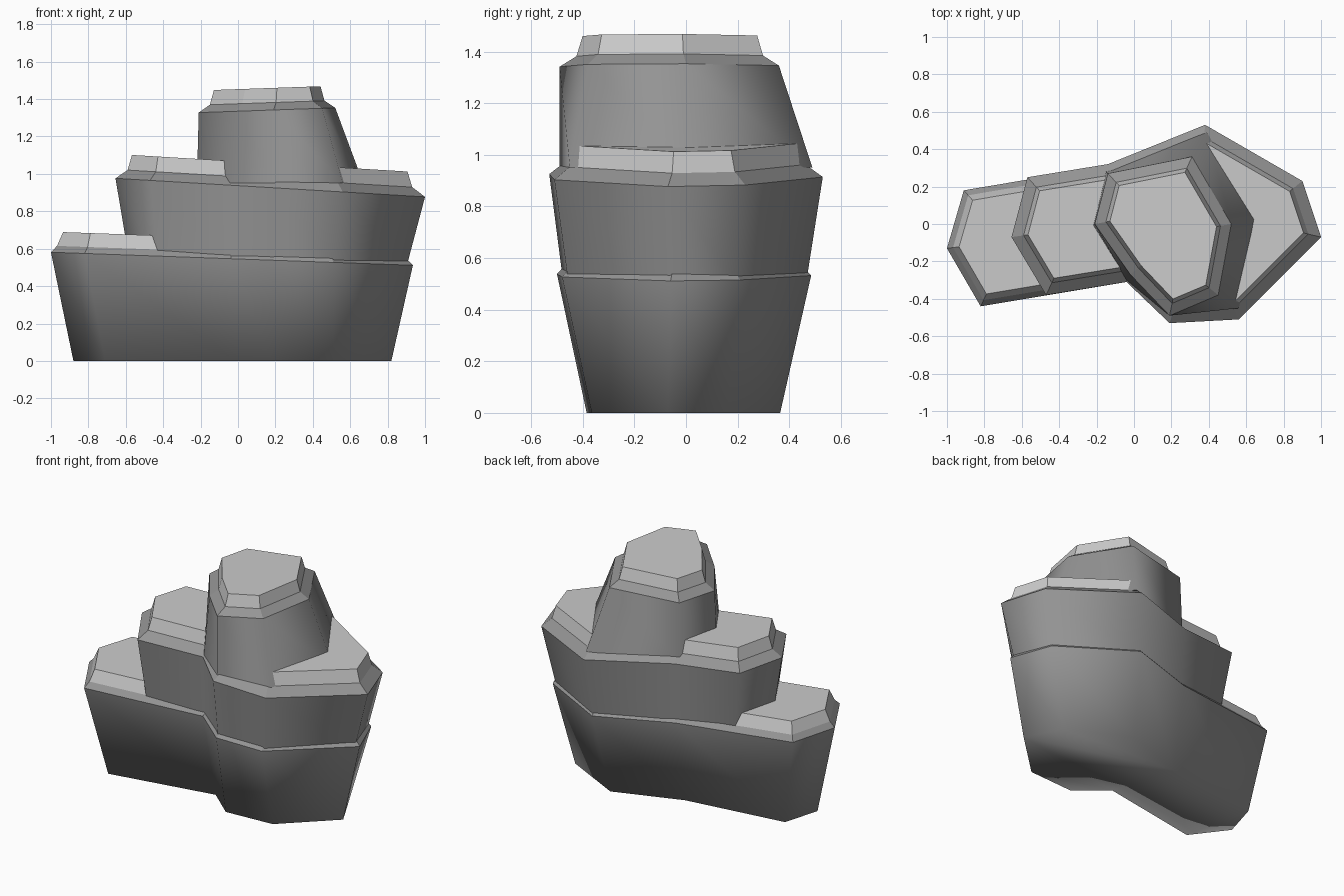
import bpy, bmesh
from mathutils import Vector

if "Cube" in bpy.data.objects:
    bpy.data.objects.remove(bpy.data.objects["Cube"])


def shade(name, v):
    m = bpy.data.materials.new(name)
    m.diffuse_color = (v, v, v, 1)
    m.use_nodes = True
    m.node_tree.nodes["Principled BSDF"].inputs["Base Color"].default_value = m.diffuse_color
    return m


# Dark walls, pale chamfer, light cap
MATERIALS = [shade("dark_stone", .3), shade("pale_edge", .97), shade("light_cap", .8)]


def inset(pts, d):
    """Mitred inward offset of a clockwise outline."""
    out = []
    n = len(pts)
    for i in range(n):
        a, b, c = (Vector(pts[(i + k) % n]) for k in (-1, 0, 1))
        e1, e2 = (b - a).normalized(), (c - b).normalized()
        n1, n2 = Vector((e1.y, -e1.x)), Vector((e2.y, -e2.x))
        m = (n1 + n2) / (1 + n1.dot(n2))
        out.append(tuple(b + m * d))
    return out


def rock_tier(name, base, base_z, rim, rim_z, slope, steps, soft_base=False):
    """Flared wall from base to a tilted rim, then chamfers of (inset, rise), then a cap."""
    bm = bmesh.new()
    rings = [[bm.verts.new((x, y, base_z)) for x, y in base]]
    rings.append([bm.verts.new((x, y, rim_z + slope * x)) for x, y in rim])
    pts, z = rim, rim_z
    for d, rise in steps:
        pts, z = inset(pts, d), z + rise
        rings.append([bm.verts.new((x, y, z + slope * x)) for x, y in pts])
    n = len(rim)
    for level, (lo, hi) in enumerate(zip(rings, rings[1:])):
        for i in range(n):
            j = (i + 1) % n
            f = bm.faces.new((lo[i], lo[j], hi[j], hi[i]))
            f.smooth = level == 0      # soft walls, faceted chamfers
            f.material_index = level == 2
    bm.faces.new(rings[0]).smooth = soft_base
    bm.faces.new(rings[-1]).material_index = 2
    bmesh.ops.recalc_face_normals(bm, faces=bm.faces)
    mesh = bpy.data.meshes.new(name)
    bm.to_mesh(mesh)
    bm.free()
    for m in MATERIALS:
        mesh.materials.append(m)
    bpy.context.collection.objects.link(bpy.data.objects.new(name, mesh))


# Wide lower ledge
rock_tier("lower_rock",
          [(-.88, -.12), (-.81, .12), (-.14, .21), (.3, .365), (.7, .16),
           (.82, -.07), (.51, -.365), (.18, -.385), (-.01, -.22), (-.71, -.345)], 0,
          [(-1, -.13), (-.91, .18), (-.14, .31), (.35, .485), (.83, .21),
           (.935, -.06), (.51, -.48), (.19, -.5), (-.04, -.31), (-.82, -.44)],
          .545, -.036, [(.03, .035), (.03, .075)], soft_base=True)

# Middle ledge
rock_tier("middle_rock",
          [(-.575, -.07), (-.5, .21), (-.13, .29), (.35, .465), (.81, .2),
           (.9, -.06), (.51, -.455), (.19, -.475), (-.04, -.29), (-.42, -.34)], .5,
          [(-.655, -.07), (-.57, .25), (-.14, .32), (.38, .53), (.9, .23),
           (1, -.07), (.56, -.51), (.19, -.53), (-.04, -.31), (-.47, -.38)],
          .937, -.06, [(.06, .048), (.022, .082)])

# Summit block
rock_tier("summit_rock",
          [(-.22, -.01), (-.15, .28), (.39, .49), (.67, .03), (.56, -.45),
           (.19, -.49), (-.04, -.3)], .95,
          [(-.21, 0), (-.14, .27), (.31, .36), (.52, 0), (.45, -.38),
           (.19, -.49), (-.02, -.27)],
          1.335, .035, [(.055, .04), (.02, .078)])
